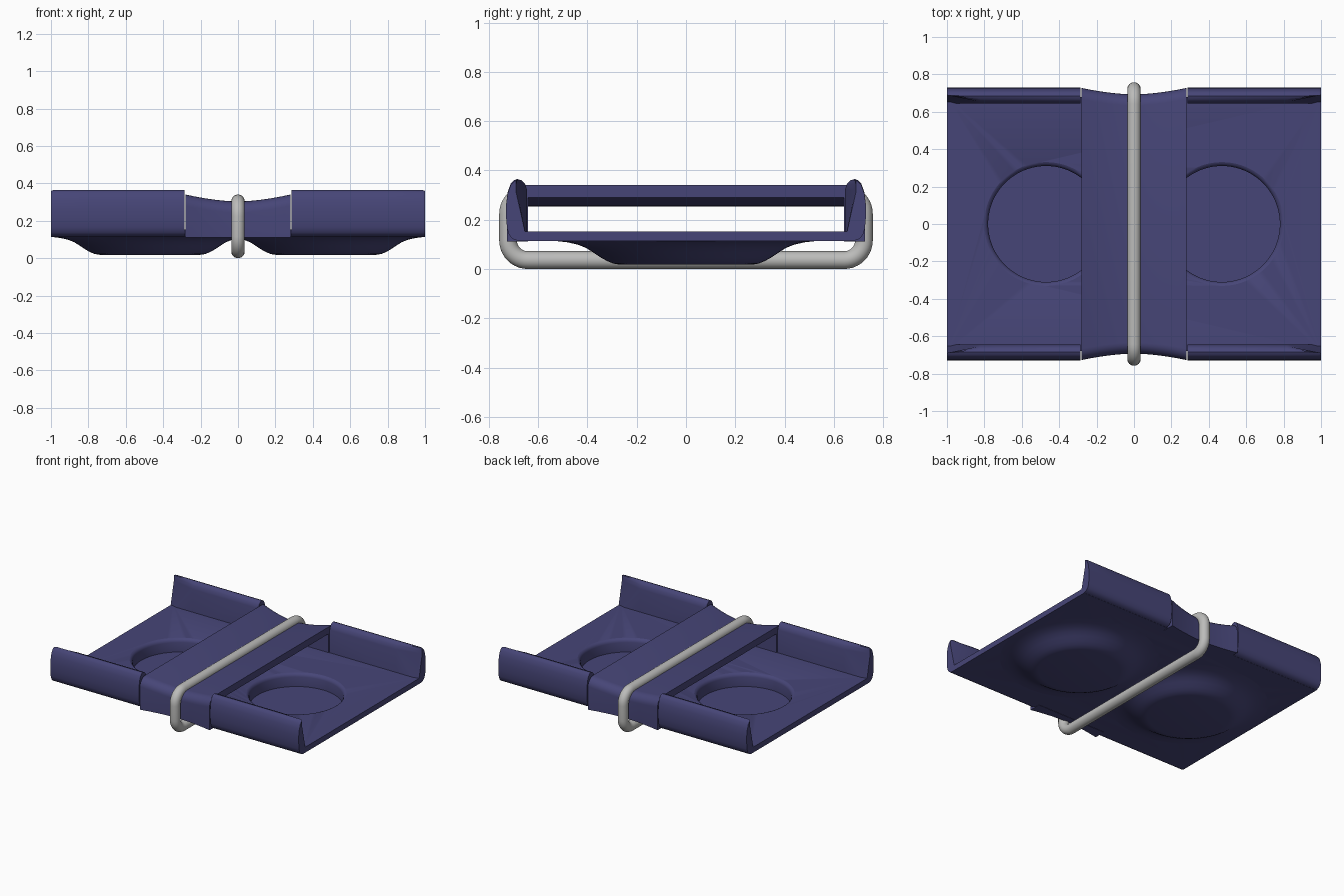
import bpy, bmesh, math

if "Cube" in bpy.data.objects:
    bpy.data.objects.remove(bpy.data.objects["Cube"])


def material(name, col):
    m = bpy.data.materials.new(name)
    m.diffuse_color = (*col, 1)
    m.use_nodes = True
    m.node_tree.nodes["Principled BSDF"].inputs["Base Color"].default_value = m.diffuse_color
    return m


NAVY = material("navy plastic", (0.062, 0.060, 0.185))
STEEL = material("light grey metal", (0.50, 0.50, 0.49))


def finish(bm, name, mat, smooth=True):
    bmesh.ops.recalc_face_normals(bm, faces=bm.faces)
    me = bpy.data.meshes.new(name)
    bm.to_mesh(me)
    bm.free()
    me.materials.append(mat)
    ob = bpy.data.objects.new(name, me)
    bpy.context.collection.objects.link(ob)
    if smooth:
        smooth_object(ob)
    return ob


def smooth_object(ob):
    bpy.ops.object.select_all(action='DESELECT')
    bpy.context.view_layer.objects.active = ob
    ob.select_set(True)
    bpy.ops.object.shade_smooth_by_angle(angle=math.radians(32))


def loft(loops, name, mat, closed=False):
    """Skin a list of equal-length closed loops; cap the ends unless closed."""
    bm = bmesh.new()
    rings = [[bm.verts.new(p) for p in lp] for lp in loops]
    n = len(rings[0])
    pairs = list(zip(rings, rings[1:])) + ([(rings[-1], rings[0])] if closed else [])
    for a, b in pairs:
        for i in range(n):
            j = (i + 1) % n
            bm.faces.new((a[i], a[j], b[j], b[i]))
    if not closed:
        bm.faces.new(rings[0])
        bm.faces.new(rings[-1])
    return finish(bm, name, mat)


def lathe(profile, cx, name, mat, n=80):
    loops = [[(cx + r * math.cos(2 * math.pi * i / n), r * math.sin(2 * math.pi * i / n), z)
              for i in range(n)] for r, z in profile]
    return loft(loops, name, mat)


def boolean(ob, other, op):
    m = ob.modifiers.new(op.lower(), 'BOOLEAN')
    m.object, m.operation, m.solver = other, op, 'EXACT'
    bpy.context.view_layer.objects.active = ob
    bpy.ops.object.modifier_apply(modifier=m.name)
    bpy.data.objects.remove(other)


# Base plate with two round dishes: bulge below, pocket above
plate = loft([[(x, -0.68, 0.113), (x, 0.68, 0.113), (x, 0.68, 0.153), (x, -0.68, 0.153)]
              for x in (-1, 1)], "tray_plate", NAVY)
bulge = [(0.27, 0.018), (0.295, 0.022), (0.32, 0.032), (0.345, 0.046), (0.375, 0.066),
         (0.405, 0.085), (0.44, 0.099), (0.48, 0.108), (0.525, 0.1131), (0.525, 0.13)]
pocket = [(0.31, 0.058), (0.31, 0.128), (0.314, 0.14), (0.322, 0.149), (0.333, 0.154), (0.333, 0.2)]
for cx in (-0.47, 0.47):
    boolean(plate, lathe(bulge, cx, "dish_bulge", NAVY), 'UNION')
for cx in (-0.47, 0.47):
    boolean(plate, lathe(pocket, cx, "dish_pocket", NAVY), 'DIFFERENCE')
smooth_object(plate)

# Four upturned side walls, thinned on the inside towards the tray ends
wall = [(0.645, 0.113), (0.68, 0.114), (0.703, 0.122), (0.718, 0.138), (0.726, 0.165), (0.73, 0.21),
        (0.73, 0.26), (0.724, 0.31), (0.712, 0.345), (0.70, 0.359), (0.685, 0.365),
        (0.668, 0.36), (0.653, 0.345), (0.645, 0.32)]
stations = [(0.287, 0.64), (0.82, 0.645), (0.985, 0.686), (1.0, 0.69)]
for sx in (-1, 1):
    for sy in (-1, 1):
        loops = []
        for x, inner in stations:
            shrink = 0.006 if x == 1.0 else 0
            loops.append([(sx * x, sy * (max(y, inner) if z > 0.15 else y),
                           z - (shrink if z > 0.3 else 0)) for y, z in wall])
        loft(loops, f"side_wall_{'left' if sx < 0 else 'right'}_{'front' if sy < 0 else 'back'}", NAVY)

# Waisted bridge over the middle: an inverted U swept along x
loops = []
for k in range(17):
    x = -0.28 + 0.035 * k
    t = (abs(x) / 0.28) ** 1.7
    o, top, r = 0.693 + 0.034 * t, 0.303 + 0.037 * t, 0.06
    under = top - 0.05
    half = [(o, 0.111)] + [(o - r + r * math.cos(a), top - r + r * math.sin(a))
                           for a in [math.pi / 12 * i for i in range(7)]]
    outer = half + [(-y, z) for y, z in reversed(half)]
    inner = [(-0.642, 0.111), (-0.642, under), (0.642, under), (0.642, 0.111)]
    loops.append([(x, y, z) for y, z in outer + inner])
loft(loops, "centre_bridge", NAVY)

# Round wire loop around the waist
path = []
R, hy, z0, z1, w = 0.08, 0.722, 0.036, 0.304, 0.036
for c, (cy, cz) in enumerate([(hy - R, z1 - R), (R - hy, z1 - R), (R - hy, z0 + R), (hy - R, z0 + R)]):
    for i in range(11):
        a = math.pi / 2 * (c + i / 10)
        path.append((cy + R * math.cos(a), cz + R * math.sin(a), a))
loops = []
for py, pz, a in path:
    loops.append([(w * math.sin(b), py + w * math.cos(b) * math.cos(a), pz + w * math.cos(b) * math.sin(a))
                  for b in [2 * math.pi * i / 24 for i in range(24)]])
loft(loops, "wire_loop", STEEL, closed=True)
